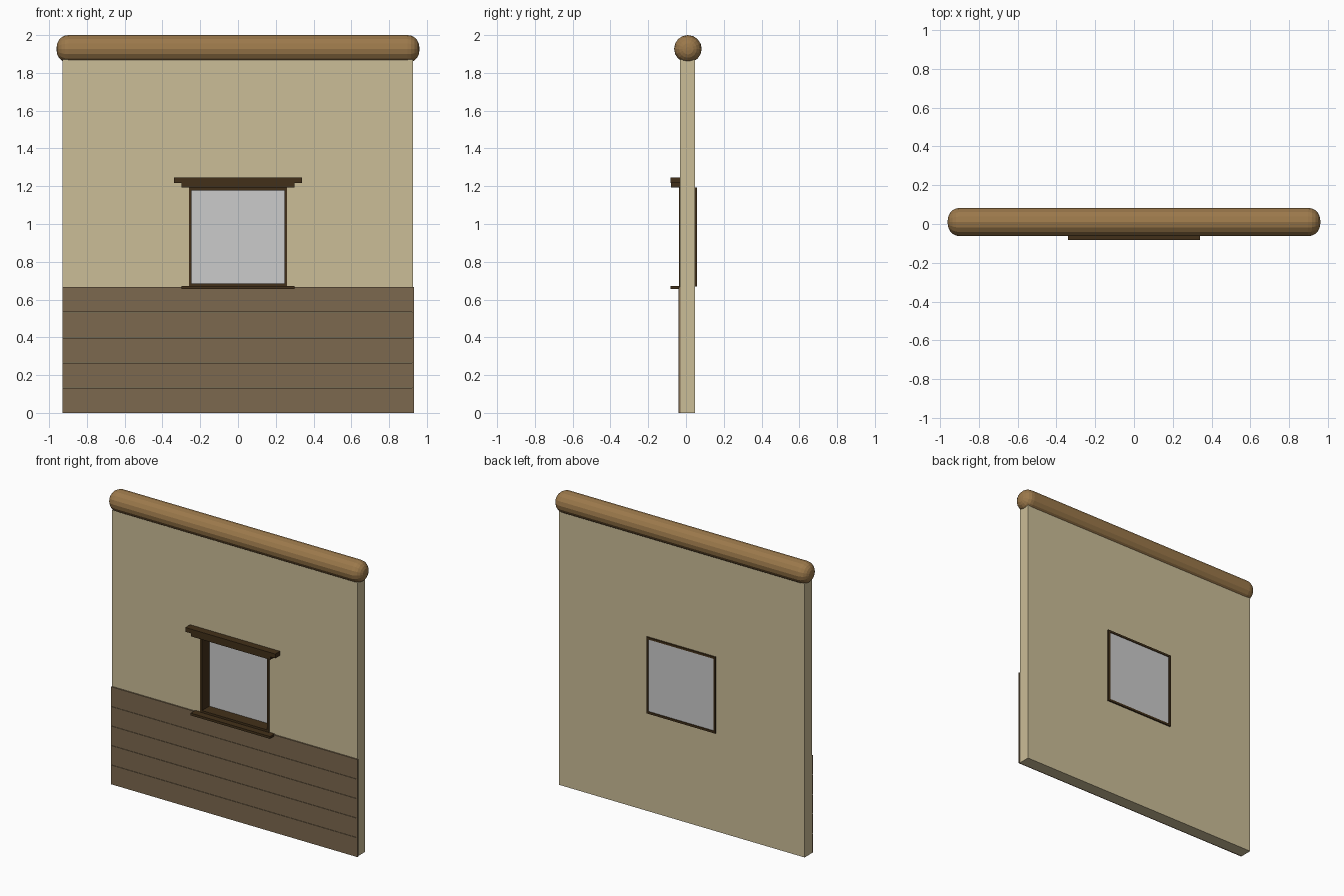
import bpy, bmesh, math
from mathutils import Matrix, Vector

if "Cube" in bpy.data.objects:
    bpy.data.objects.remove(bpy.data.objects["Cube"])


def material(name, rgb):
    m = bpy.data.materials.new(name)
    m.diffuse_color = (*rgb, 1)
    m.use_nodes = True
    m.node_tree.nodes["Principled BSDF"].inputs["Base Color"].default_value = m.diffuse_color
    return m


PLASTER = material("plaster", (0.60, 0.51, 0.31))
PLANK = material("plank_wood", (0.20, 0.14, 0.077))
DARK = material("dark_wood", (0.055, 0.03, 0.01))
LOG = material("log_wood", (0.33, 0.19, 0.07))


def finish(name, bm, mat=None):
    bmesh.ops.recalc_face_normals(bm, faces=bm.faces)
    me = bpy.data.meshes.new(name)
    bm.to_mesh(me)
    bm.free()
    ob = bpy.data.objects.new(name, me)
    bpy.context.collection.objects.link(ob)
    if mat:
        me.materials.append(mat)
    return ob


def box(name, x, y, z, mat=None):
    """Box from (min, max) ranges."""
    bm = bmesh.new()
    size = [r[1] - r[0] for r in (x, y, z)]
    mid = [sum(r) / 2 for r in (x, y, z)]
    bmesh.ops.create_cube(bm, size=1, matrix=Matrix.Translation(mid) @ Matrix.Diagonal((*size, 1)))
    return finish(name, bm, mat)


def ring(name, outer, inner, y, mat):
    """Rectangular panel with a rectangular hole; rects are (x0, x1, z0, z1)."""
    bm = bmesh.new()
    loops = []
    for x0, x1, z0, z1 in (outer, inner):
        for yy in y:
            loops.append([bm.verts.new((a, yy, b)) for a, b in ((x0, z0), (x1, z0), (x1, z1), (x0, z1))])
    of, ob_, nf, nb = loops
    for a, b in ((of, ob_), (ob_, nb), (nb, nf), (nf, of)):
        for i in range(4):
            j = (i + 1) % 4
            bm.faces.new((a[i], a[j], b[j], b[i]))
    return finish(name, bm, mat)


# Wall with window opening
ring("wall", (-0.93, 0.926, 0, 1.87), (-0.255, 0.255, 0.675, 1.185), (-0.032, 0.048), PLASTER)

# Window frame and pane
ring("window_frame", (-0.26, 0.26, 0.67, 1.192), (-0.246, 0.246, 0.685, 1.178), (-0.038, 0.057), DARK)
box("window_pane", (-0.248, 0.248), (0.042, 0.052), (0.683, 1.18))

# Lintel boards and sill
box("lintel_top", (-0.34, 0.34), (-0.083, -0.03), (1.216, 1.245), DARK)
box("lintel_lower", (-0.30, 0.30), (-0.08, -0.03), (1.194, 1.217), DARK)
box("window_sill", (-0.30, 0.30), (-0.083, -0.03), (0.655, 0.671), DARK)

# Lower cladding planks with fine grooves, and the end strip
pitch = 0.666 / 5
for i in range(5):
    box(f"plank_{i + 1}", (-0.93, 0.922), (-0.041, -0.03), (i * pitch, (i + 1) * pitch - (0.002 if i < 4 else 0)), PLANK)
box("plank_end_strip", (0.922, 0.932), (-0.041, -0.03), (0, 0.666), PLANK)

# Rounded log on top, flattened underneath where it meets the wall
R = 0.073
bm = bmesh.new()
bmesh.ops.create_cone(bm, cap_ends=True, segments=16, radius1=R, radius2=R, depth=1.92,
                      matrix=Matrix.Translation((0, 0.010, 2 - R)) @ Matrix.Rotation(math.pi / 2, 4, 'Y'))
rims = [e for e in bm.edges if abs(e.verts[0].co.x - e.verts[1].co.x) < 1e-4]
bmesh.ops.bevel(bm, geom=rims, offset=0.062, segments=5, profile=0.5, affect='EDGES')
cut = bmesh.ops.bisect_plane(bm, geom=bm.verts[:] + bm.edges[:] + bm.faces[:], plane_co=Vector((0, 0, 1.862)),
                             plane_no=Vector((0, 0, 1)), clear_inner=True)
bmesh.ops.holes_fill(bm, edges=[e for e in bm.edges if e.is_boundary], sides=0)
finish("top_log", bm, LOG)
